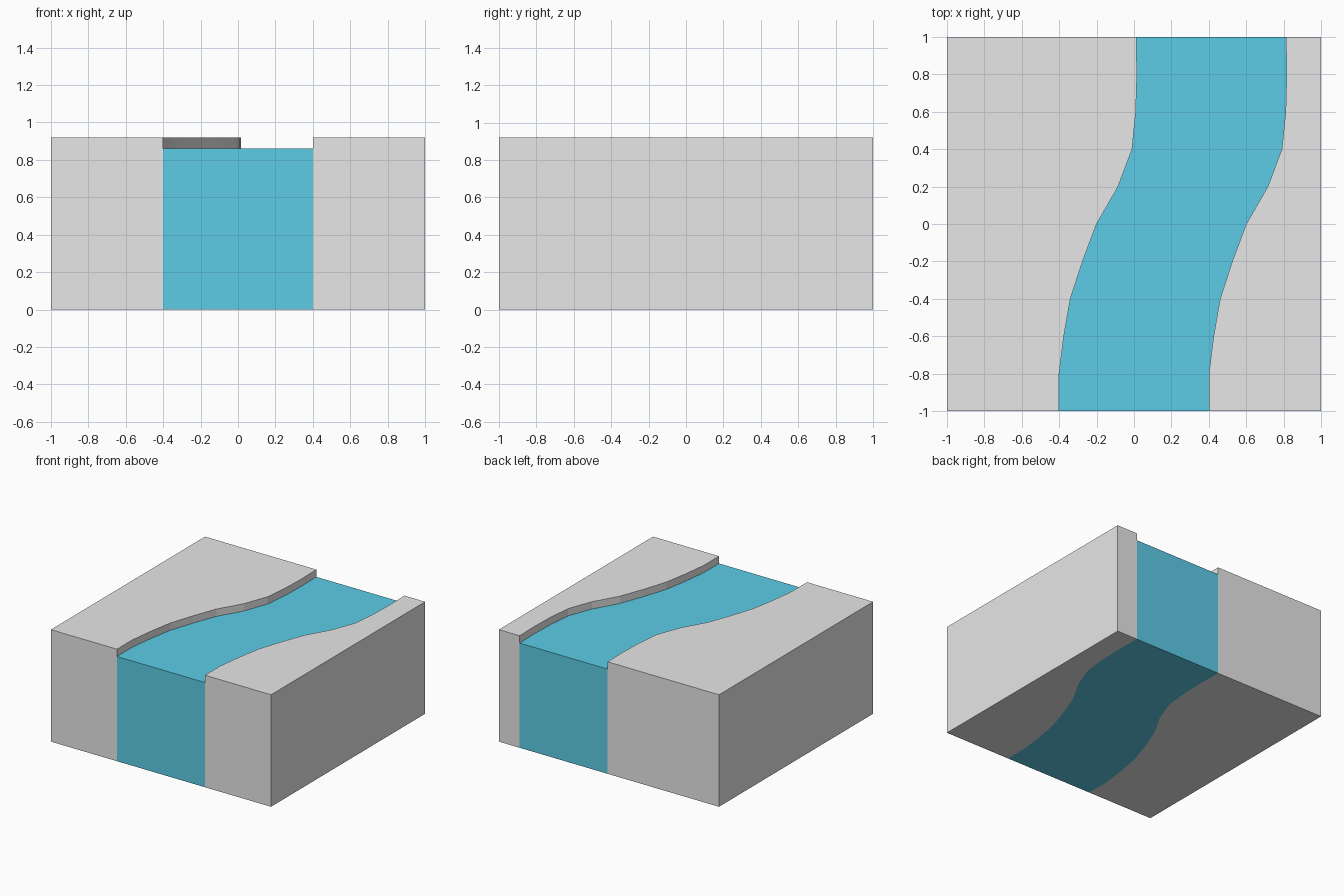
import bpy, bmesh

if "Cube" in bpy.data.objects:
    bpy.data.objects.remove(bpy.data.objects["Cube"])

def material(name, rgb):
    m = bpy.data.materials.new(name)
    m.diffuse_color = (*rgb, 1)
    m.use_nodes = True
    m.node_tree.nodes["Principled BSDF"].inputs["Base Color"].default_value = m.diffuse_color
    return m

BANK_Z, WATER_Z, WIDTH = 0.92, 0.86, 0.80

# Left shoreline x, sampled every 0.2 along y from front to back
shore = [-0.40, -0.40, -0.375, -0.34, -0.275, -0.20,
         -0.085, -0.01, 0.01, 0.016, 0.012]

bm = bmesh.new()

# Cross-sections of the tile, swept from front to back
rings = []
for i, left in enumerate(shore):
    right = left + WIDTH
    y = -1 + 0.2 * i
    section = [(-1, 0), (-1, BANK_Z), (left, BANK_Z), (left, WATER_Z),
               (right, WATER_Z), (right, BANK_Z), (1, BANK_Z), (1, 0),
               (right, 0), (left, 0)]
    rings.append([bm.verts.new((x, y, z)) for x, z in section])

# Skin: segments 3 (water top) and 8 (water bottom) are water
n = len(rings[0])
for a, b in zip(rings, rings[1:]):
    for k in range(n):
        j = (k + 1) % n
        f = bm.faces.new((a[k], a[j], b[j], b[k]))
        f.material_index = 1 if k in (3, 8) else 0

# Front and back ends: left bank, water, right bank
for ring in (rings[0], rings[-1]):
    for ids, mat in (((0, 1, 2, 3, 9), 0), ((3, 4, 8, 9), 1), ((4, 5, 6, 7, 8), 0)):
        bm.faces.new([ring[k] for k in ids]).material_index = mat

bmesh.ops.recalc_face_normals(bm, faces=bm.faces)
mesh = bpy.data.meshes.new("river_tile")
bm.to_mesh(mesh)
bm.free()
mesh.materials.append(material("bank grey", (0.8, 0.8, 0.8)))
mesh.materials.append(material("water blue", (0.11, 0.62, 0.82)))
tile = bpy.data.objects.new("river_tile", mesh)
bpy.context.collection.objects.link(tile)
